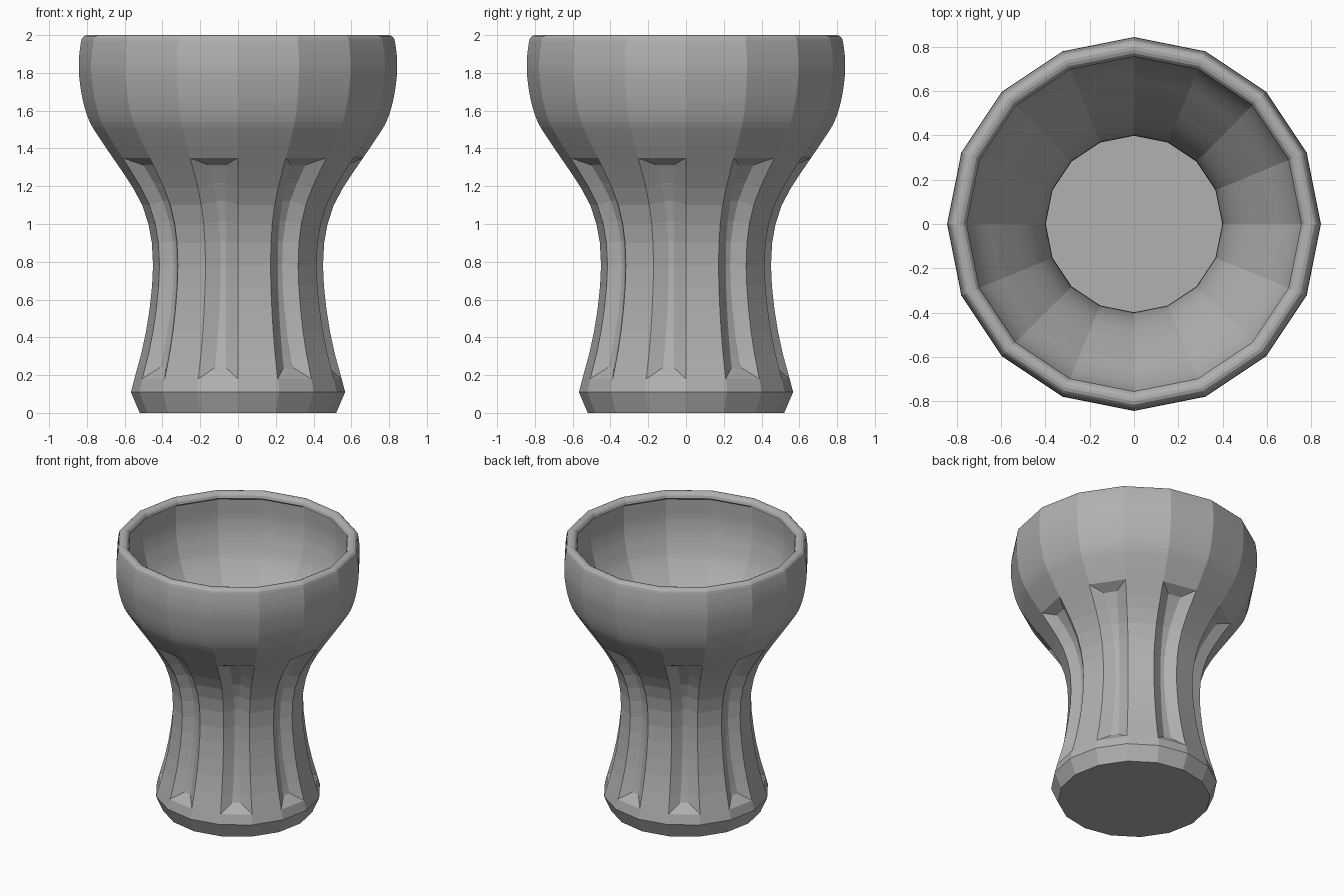
import bpy, bmesh
from math import sin, cos, tau

if "Cube" in bpy.data.objects:
    bpy.data.objects.remove(bpy.data.objects["Cube"])

SIDES = 16


def refine(points, steps=3):
    """Catmull-Rom resampling of an open profile."""
    p = [points[0]] + points + [points[-1]]
    out = []
    for i in range(1, len(p) - 2):
        for s in range(steps):
            t = s / steps
            out.append(tuple(.5 * (2 * b + (c - a) * t + (2 * a - 5 * b + 4 * c - d) * t * t
                                   + (3 * b - a - 3 * c + d) * t ** 3)
                             for a, b, c, d in zip(*p[i - 1:i + 3])))
    return out + [points[-1]]


# Outer profile from foot to bowl, as (radius, height)
stem = [(.52, 0), (.567, .11), (.549, .18), (.513, .31), (.487, .43), (.468, .55),
        (.455, .67), (.45, .78), (.456, .9), (.474, 1.0), (.507, 1.1), (.555, 1.19),
        (.607, 1.27)]
bowl = refine([(.662, 1.35), (.73, 1.45), (.785, 1.54), (.818, 1.64), (.836, 1.74),
               (.843, 1.82), (.84, 1.9), (.831, 1.965)])
# Rounded lip, then the inner wall down to the inside floor
lip = [(.826, 1.983), (.815, 1.995), (.80, 2.0), (.785, 1.999), (.77, 1.993), (.759, 1.98),
       (.754, 1.96)]
inside = refine([(.785, 1.94), (.79, 1.82), (.785, 1.74), (.77, 1.66), (.735, 1.55),
                 (.685, 1.46), (.62, 1.37), (.565, 1.29), (.512, 1.21), (.462, 1.12),
                 (.425, 1.02), (.404, .9), (.398, .78), (.404, .67)])
cavity = [(.437, .43), (.49, .2), (.51, .1), (.48, .05)]

bm = bmesh.new()
rings = [[bm.verts.new((r * cos(tau * k / SIDES), r * sin(tau * k / SIDES), z))
          for k in range(SIDES)] for r, z in stem + bowl + lip + inside + cavity]

# Walls; every second panel between the foot and the bowl becomes a flute
flutes = []
for i in range(len(rings) - 1):
    a, b = rings[i], rings[i + 1]
    for k in range(SIDES):
        n = (k + 1) % SIDES
        face = bm.faces.new((a[k], a[n], b[n], b[k]))
        if k % 2 and 2 <= i < len(stem):
            flutes.append(face)

# Underside and inside floor
bm.faces.new(rings[0][::-1])
bm.faces.new(rings[-1])
bm.normal_update()

# Sunken flutes
bmesh.ops.inset_region(bm, faces=flutes, thickness=.074, depth=-.042,
                       use_even_offset=True, use_boundary=True)
bmesh.ops.recalc_face_normals(bm, faces=bm.faces[:])

mesh = bpy.data.meshes.new("fluted_cup")
bm.to_mesh(mesh)
bm.free()
cup = bpy.data.objects.new("fluted_cup", mesh)
bpy.context.collection.objects.link(cup)

# Dark grey stone
grey = bpy.data.materials.new("dark_grey")
grey.diffuse_color = (.44, .44, .44, 1)
grey.use_nodes = True
grey.node_tree.nodes["Principled BSDF"].inputs["Base Color"].default_value = grey.diffuse_color
mesh.materials.append(grey)
